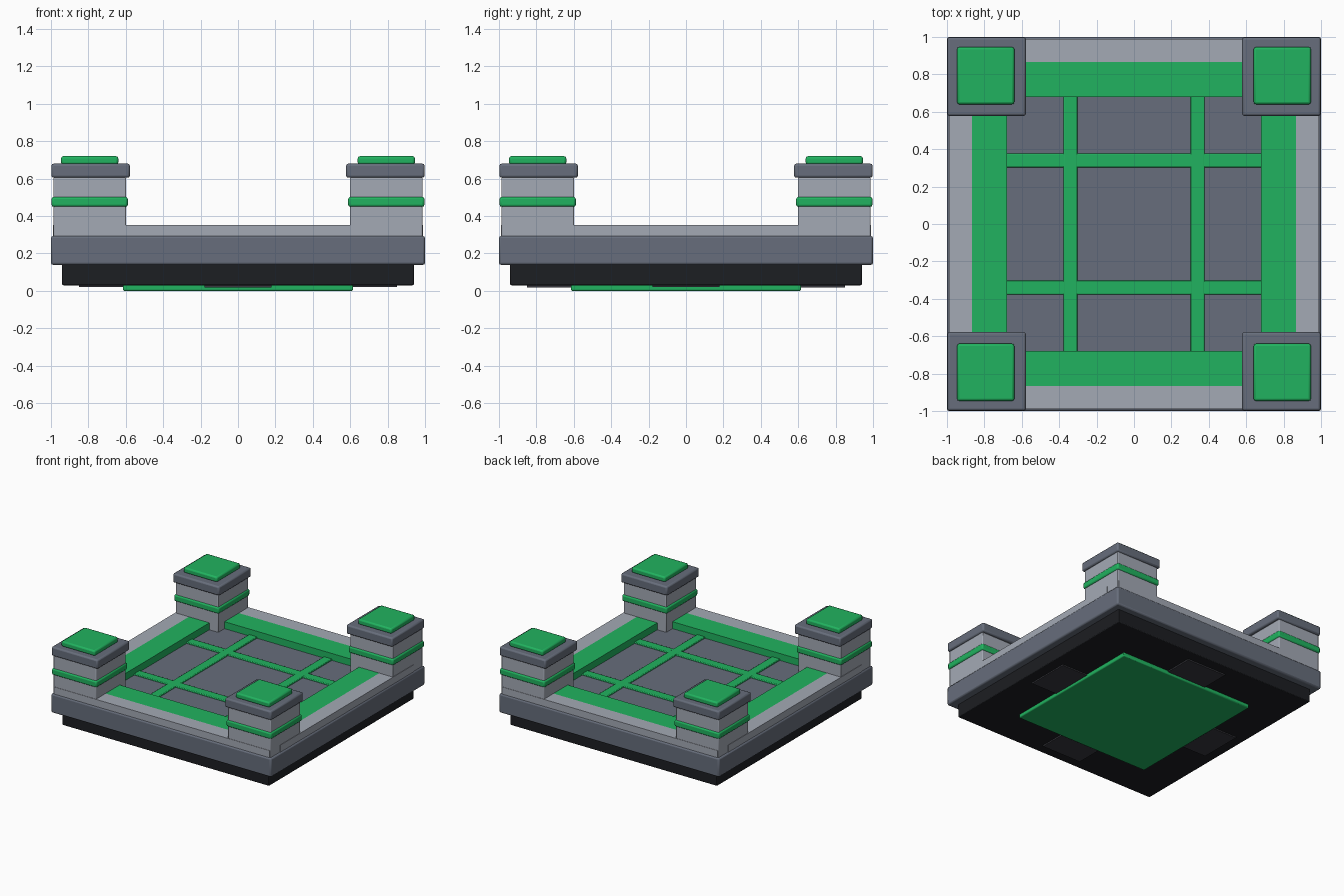
import bpy

if "Cube" in bpy.data.objects:
    bpy.data.objects.remove(bpy.data.objects["Cube"])


def material(name, color):
    m = bpy.data.materials.new(name)
    m.diffuse_color = (*color, 1)
    m.use_nodes = True
    m.node_tree.nodes["Principled BSDF"].inputs["Base Color"].default_value = m.diffuse_color
    return m


GREEN = material("green", (0.015, 0.45, 0.115))
DARK = material("slate", (0.135, 0.155, 0.2))
LIGHT = material("light_grey", (0.37, 0.40, 0.46))
BLACK = material("black", (0.012, 0.013, 0.016))
CHARCOAL = material("charcoal", (0.04, 0.04, 0.05))


def box(name, x, y, z, mat, bevel=0.0):
    """Box spanning the (min, max) ranges, with optional rounded edges."""
    ranges = (x, y, z)
    bpy.ops.mesh.primitive_cube_add(size=1, location=[(a + b) / 2 for a, b in ranges])
    ob = bpy.context.object
    ob.name = name
    ob.scale = [abs(b - a) for a, b in ranges]
    bpy.ops.object.transform_apply(location=False, rotation=False, scale=True)
    ob.data.materials.append(mat)
    if bevel:
        mod = ob.modifiers.new("bevel", 'BEVEL')
        mod.width = bevel
        mod.segments = 2
        bpy.ops.object.shade_smooth_by_angle()
    return ob


def centred(name, cx, cy, half, z, mat, bevel=0.0):
    return box(name, (cx - half, cx + half), (cy - half, cy + half), z, mat, bevel)


# underside plate and crossing bars
centred("bottom_plate", 0, 0, 0.615, (0.0, 0.034), GREEN, 0.008)
box("bottom_bar_x", (-0.85, 0.85), (-0.18, 0.18), (0.02, 0.05), CHARCOAL)
box("bottom_bar_y", (-0.18, 0.18), (-0.85, 0.85), (0.019, 0.05), CHARCOAL)

# plinth and main slab
centred("plinth", 0, 0, 0.94, (0.03, 0.15), BLACK, 0.006)
centred("slab", 0, 0, 1.0, (0.139, 0.294), DARK, 0.012)

# floor grid strips
for s in (-1, 1):
    c = 0.34 * s
    box("floor_strip_y", (c - 0.037, c + 0.037), (-0.69, 0.69), (0.28, 0.306), GREEN, 0.005)
    box("floor_strip_x", (-0.69, 0.69), (c - 0.037, c + 0.037), (0.28, 0.305), GREEN, 0.005)

# perimeter rails: light outer kerb with a green inner ledge
for s in (-1, 1):
    outer = sorted((0.865 * s, 0.99 * s))
    inner = sorted((0.68 * s, 0.865 * s))
    box("kerb_x", (-0.98, 0.98), outer, (0.285, 0.351), LIGHT)
    box("kerb_y", outer, (-0.865, 0.865), (0.285, 0.351), LIGHT)
    box("ledge_x", (-0.865, 0.865), inner, (0.285, 0.351), GREEN)
    box("ledge_y", inner, (-0.68, 0.68), (0.285, 0.351), GREEN)

# corner pillars
for sx in (-1, 1):
    for sy in (-1, 1):
        cx, cy = 0.793 * sx, 0.793 * sy
        centred("pillar_shaft", cx, cy, 0.194, (0.285, 0.606), LIGHT, 0.006)
        centred("pillar_band", cx, cy, 0.204, (0.449, 0.502), GREEN, 0.012)
        centred("pillar_cap", 0.788 * sx, 0.788 * sy, 0.21, (0.605, 0.68), DARK, 0.012)
        centred("pillar_top_pad", cx, cy, 0.153, (0.675, 0.72), GREEN, 0.012)
